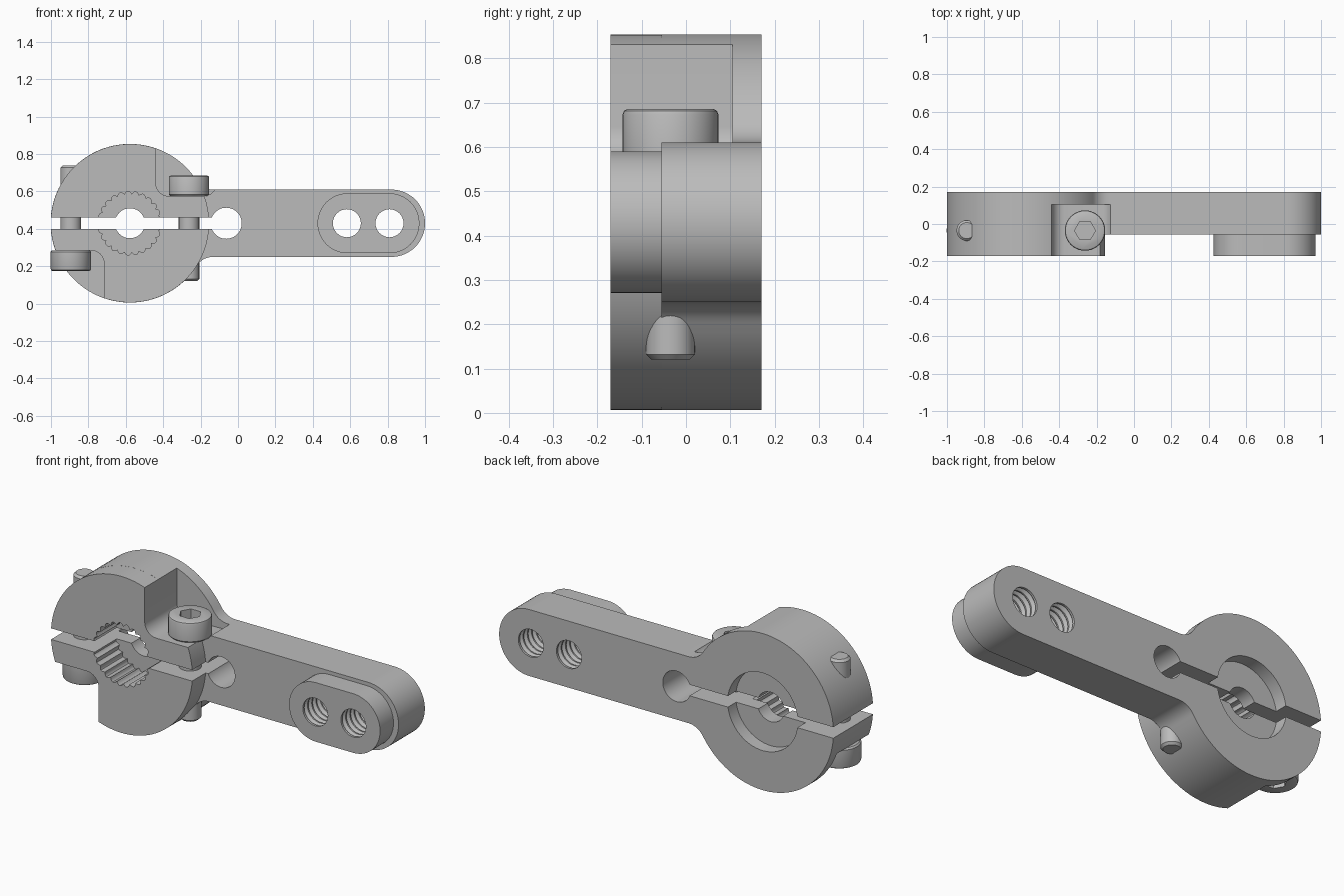
import bpy, bmesh, math
from mathutils import Matrix, Vector

cube = bpy.data.objects.get("Cube")
if cube:
    bpy.data.objects.remove(cube, do_unlink=True)

grey = bpy.data.materials.new("machined grey")
grey.use_nodes = True
colour = (0.5, 0.5, 0.5, 1)
grey.diffuse_color = colour
grey.node_tree.nodes["Principled BSDF"].inputs["Base Color"].default_value = colour

CX, CZ, R = -0.578, 0.43, 0.424      # clamp centre and radius
FRONT, STEP, BACK = -0.17, -0.055, 0.17


def arc(cx, cz, r, a0, a1, n):
    """Points along an arc, in degrees."""
    angles = [math.radians(a0 + (a1 - a0) * i / n) for i in range(n + 1)]
    return [(cx + r * math.cos(a), cz + r * math.sin(a)) for a in angles]


def circle(cx, cz, r, n=48):
    return arc(cx, cz, r, 0, 360, n)[:-1]


def loft(name, rings):
    """Skin a stack of equal rings and cap both ends."""
    bm = bmesh.new()
    loops = [[bm.verts.new(p) for p in ring] for ring in rings]
    n = len(loops[0])
    for a, b in zip(loops, loops[1:]):
        for i in range(n):
            bm.faces.new((a[i], a[(i + 1) % n], b[(i + 1) % n], b[i]))
    bm.faces.new(loops[0])
    bm.faces.new(loops[-1])
    bmesh.ops.recalc_face_normals(bm, faces=bm.faces[:])
    mesh = bpy.data.meshes.new(name)
    bm.to_mesh(mesh)
    bm.free()
    mesh.materials.append(grey)
    obj = bpy.data.objects.new(name, mesh)
    bpy.context.collection.objects.link(obj)
    return obj


def prism(name, outline, y0, y1):
    return loft(name, [[(x, y, z) for x, z in outline] for y in (y0, y1)])


def combine(target, tool, operation):
    """Apply a boolean and discard the tool."""
    mod = target.modifiers.new("boolean", "BOOLEAN")
    mod.object, mod.operation, mod.solver = tool, operation, "EXACT"
    bpy.ops.object.select_all(action="DESELECT")
    bpy.context.view_layer.objects.active = target
    target.select_set(True)
    bpy.ops.object.modifier_apply(modifier=mod.name)
    bpy.data.objects.remove(tool, do_unlink=True)


def smooth(obj):
    bpy.ops.object.select_all(action="DESELECT")
    bpy.context.view_layer.objects.active = obj
    obj.select_set(True)
    bpy.ops.object.shade_smooth_by_angle(angle=math.radians(30))


def half_turn(obj):
    """Rotate the geometry half a turn about the clamp axis."""
    centre = Vector((CX, 0, CZ))
    obj.data.transform(Matrix.Translation(centre) @ Matrix.Rotation(math.pi, 4, "Y")
                       @ Matrix.Translation(-centre))
    return obj


# Lever outline: clamp disc, filleted into a round-ended arm
half, fillet = 0.18, 0.1
run = math.sqrt((R + fillet) ** 2 - (half + fillet) ** 2)
tangent = math.degrees(math.atan2(half + fillet, run))
fx = CX + run
outline = (arc(CX, CZ, R, tangent, 360 - tangent, 80)[1:-1]
           + arc(fx, CZ - half - fillet, fillet, 180 - tangent, 90, 8)
           + arc(1 - half, CZ, half, -90, 90, 32)
           + arc(fx, CZ + half + fillet, fillet, 270, 180 + tangent, 8))
lever = prism("clamp_lever", outline, STEP, BACK)

# Front half of the clamp and the raised pad at the arm tip
combine(lever, prism("clamp_front", circle(CX, CZ, R - 0.0005, 96), FRONT, 0), "UNION")
pad = arc(0.81, CZ, 0.16, -90, 90, 24) + arc(0.585, CZ, 0.16, 90, 270, 24)
combine(lever, prism("pad", pad, FRONT, 0), "UNION")

# Toothed bore from the front, through hole, and recess from the back
teeth, steps = 25, 6
bore = []
for i in range(teeth * steps):
    a = math.tau * i / (teeth * steps)
    r = 0.155 + 0.016 * abs(math.sin(math.pi * i / steps))
    bore.append((CX + r * math.cos(a), CZ + r * math.sin(a)))
combine(lever, prism("toothed_bore", bore, -0.3, 0.02), "DIFFERENCE")
combine(lever, prism("shaft_hole", circle(CX, CZ, 0.08), -0.3, 0.3), "DIFFERENCE")
combine(lever, prism("back_recess", circle(CX, CZ, 0.21, 64), 0.1, 0.3), "DIFFERENCE")

# Clamping slit ending in a relief hole
slit = [(-1.1, 0.4), (-0.063, 0.4), (-0.063, 0.46), (-1.1, 0.46)]
combine(lever, prism("slit", slit, -0.3, 0.3), "DIFFERENCE")
combine(lever, prism("relief_hole", circle(-0.063, CZ, 0.083), -0.3, 0.3), "DIFFERENCE")

# Threaded holes through the pad
pitch, turns = 0.036, 9
for hx in (0.582, 0.81):
    profile = [(0.075, -0.3)]
    for k in range(turns):
        y = (k - turns / 2) * pitch
        profile += [(0.075, y + 0.004), (0.09, y + pitch / 2), (0.075, y + pitch - 0.004)]
    profile.append((0.075, 0.3))
    cutter = loft("thread", [[(x, y, z) for x, z in circle(hx, CZ, r, 32)] for r, y in profile])
    combine(lever, cutter, "DIFFERENCE")

# Screw pockets, one on each side of the slit
SEAT = 0.575
pocket = ([(-0.115, 1), (-0.44, 1)]
          + arc(-0.37, SEAT + 0.07, 0.07, 180, 270, 8)
          + arc(-0.185, SEAT + 0.07, 0.07, 270, 360, 8))
combine(lever, prism("pocket", pocket, -0.3, 0.105), "DIFFERENCE")
combine(lever, half_turn(prism("pocket", pocket, -0.3, 0.105)), "DIFFERENCE")
smooth(lever)


# Socket head screws
def screw(name):
    sx, sy = -0.262, -0.035
    profile = [(0.043, 0.12), (0.055, 0.132), (0.055, SEAT), (0.1, SEAT), (0.108, SEAT + 0.008),
               (0.108, 0.673), (0.105, 0.681), (0.098, 0.685)]
    obj = loft(name, [[(x, y, z) for x, y in circle(sx, sy, r, 40)] for r, z in profile])
    socket = loft("socket", [[(x, y, z) for x, y in circle(sx, sy, 0.056, 6)] for z in (0.62, 0.8)])
    combine(obj, socket, "DIFFERENCE")
    return obj


smooth(screw("right_screw"))
smooth(half_turn(screw("left_screw")))
